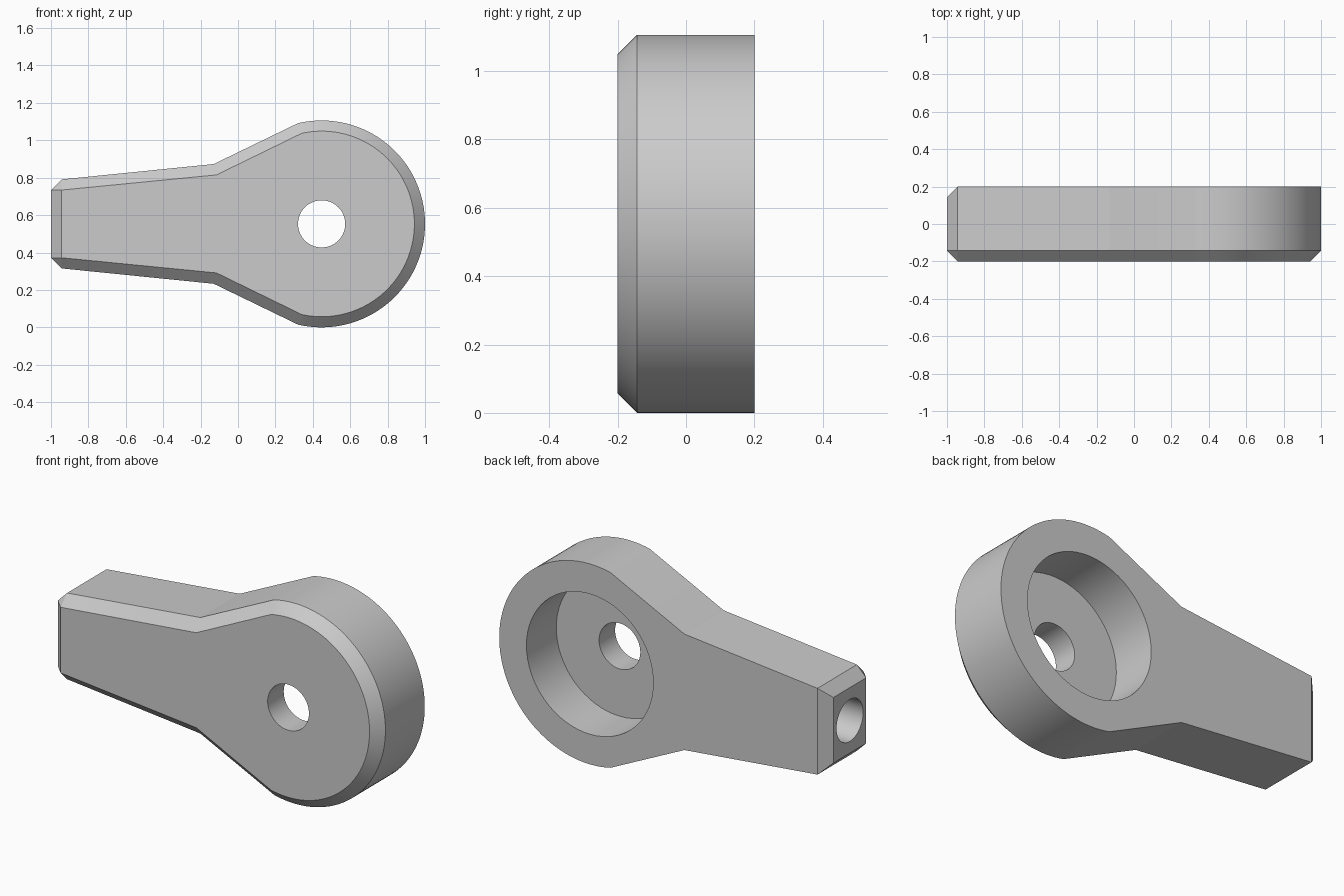
import bpy, bmesh, math
from mathutils import Matrix

cube = bpy.data.objects.get("Cube")
if cube:
    bpy.data.objects.remove(cube, do_unlink=True)

CX, CZ = 0.447, 0.553      # centre of the round head
HALF, CHAMFER = 0.2, 0.057
ARC_STEPS = 72

grey = bpy.data.materials.new("plain grey")
grey.use_nodes = True
colour = (0.6, 0.6, 0.6, 1)
grey.diffuse_color = colour
grey.node_tree.nodes["Principled BSDF"].inputs["Base Color"].default_value = colour


def outline(end_x, end_half, shoulder, neck, radius, angle):
    """Closed lever outline, mirrored about the long axis, as (x, z) pairs."""
    a = math.radians(angle)
    arc = [a - 2 * a * i / ARC_STEPS for i in range(ARC_STEPS + 1)]
    upper = [(end_x, end_half), shoulder, neck]
    head = [(CX + radius * math.cos(t), radius * math.sin(t)) for t in arc]
    lower = [(x, -z) for x, z in reversed(upper)]
    return [(x, CZ + z) for x, z in upper + head + lower]


def new_object(name, bm):
    mesh = bpy.data.meshes.new(name)
    bm.to_mesh(mesh)
    bm.free()
    obj = bpy.data.objects.new(name, mesh)
    bpy.context.collection.objects.link(obj)
    mesh.materials.append(grey)
    return obj


# Lever body: four lofted outlines give the front bevel and the bevelled end
tip = -1 + CHAMFER
front = outline(tip, 0.181, (tip, 0.181), (-0.115, 0.262), 0.496, 102.3)
middle = outline(-1, 0.181, (tip, 0.238), (-0.13, 0.32), 0.553, 103.2)
back = outline(tip, 0.238, (tip, 0.238), (-0.13, 0.32), 0.553, 103.2)
layers = [(-HALF, front), (-HALF + CHAMFER, middle),
          (HALF - CHAMFER, middle), (HALF, back)]
bm = bmesh.new()
loops = [[bm.verts.new((x, y, z)) for x, z in pts] for y, pts in layers]
for near, far in zip(loops, loops[1:]):
    for i in range(len(near)):
        j = (i + 1) % len(near)
        bm.faces.new((near[i], near[j], far[j], far[i]))
bm.faces.new(loops[0])
bm.faces.new(loops[-1])
bmesh.ops.remove_doubles(bm, verts=bm.verts, dist=0.0001)
bmesh.ops.recalc_face_normals(bm, faces=bm.faces)
lever = new_object("lever_body", bm)


def bore(name, radius, start, end, axis):
    """Cut a round hole between two positions along the x or y axis."""
    bm = bmesh.new()
    bmesh.ops.create_cone(bm, cap_ends=True, segments=64, radius1=radius,
                          radius2=radius, depth=end - start)
    mid = (start + end) / 2
    place = (mid, 0, CZ) if axis == "Y" else (CX, mid, CZ)
    bm.transform(Matrix.Translation(place) @ Matrix.Rotation(math.pi / 2, 4, axis))
    cutter = new_object(name, bm)
    cutter.hide_render = True
    mod = lever.modifiers.new(name, "BOOLEAN")
    mod.operation = "DIFFERENCE"
    mod.solver = "EXACT"
    mod.object = cutter
    bpy.context.view_layer.objects.active = lever
    bpy.ops.object.modifier_apply(modifier=name)
    bpy.data.objects.remove(cutter, do_unlink=True)


# Rear recess, spindle hole and blind hole in the narrow end
bore("recess_cutter", 0.387, -0.06, 0.5, "X")
bore("spindle_cutter", 0.126, -0.5, 0.1, "X")
bore("end_hole_cutter", 0.116, -1.2, -0.4, "Y")

bpy.ops.object.select_all(action="DESELECT")
lever.select_set(True)
bpy.context.view_layer.objects.active = lever
bpy.ops.object.shade_smooth_by_angle(angle=math.radians(15))
